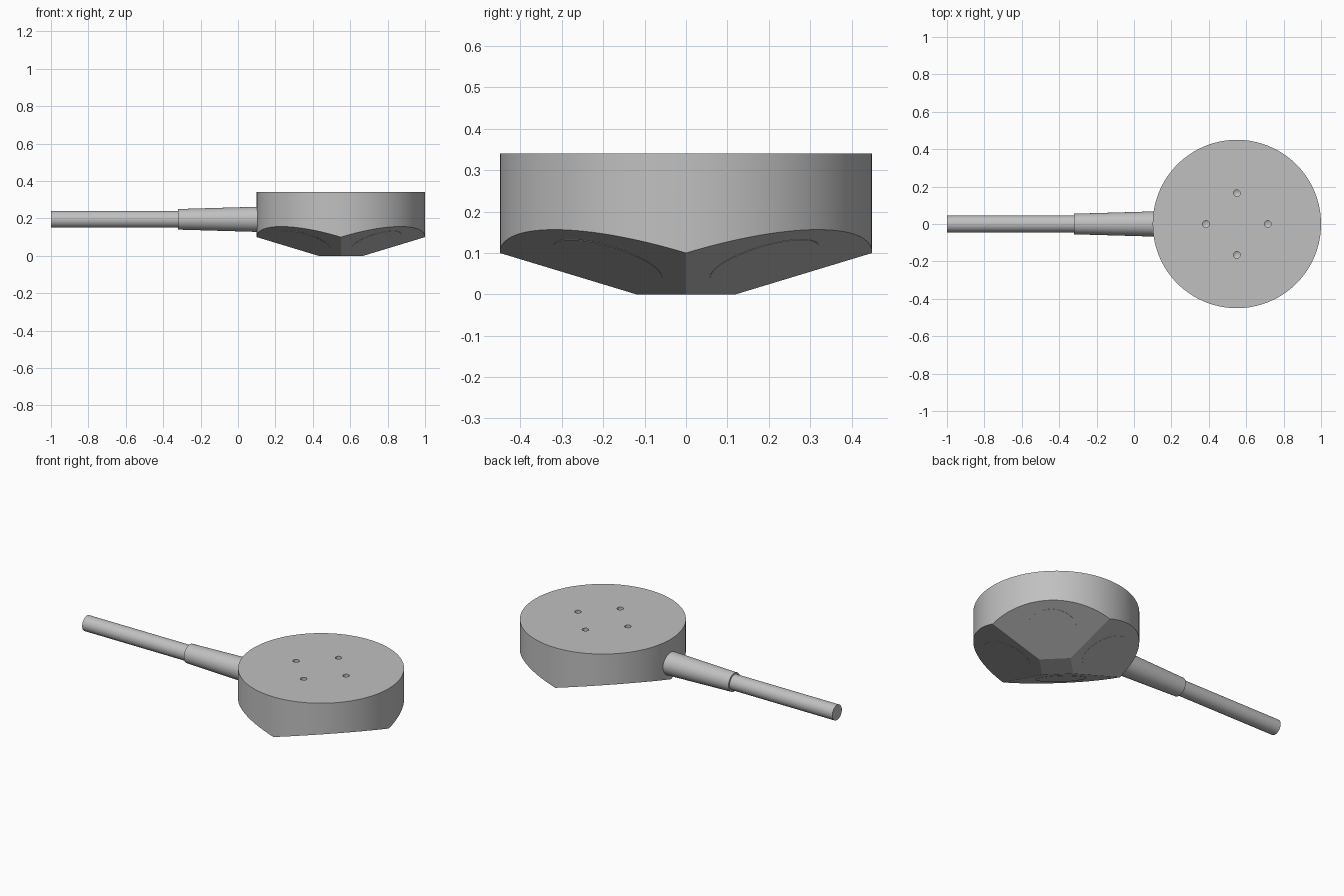
import bpy, bmesh, math
from mathutils import Vector, Matrix

if "Cube" in bpy.data.objects:
    bpy.data.objects.remove(bpy.data.objects["Cube"])

CX, R, TOP = 0.55, 0.45, 0.34      # housing centre, radius, top height
TIP, RISE = 0.12, 0.1              # bottom diamond half width, ridge rise
AXIS_Z = 0.195                     # cable height
SLOPE = RISE / (R - TIP)

grey = bpy.data.materials.new("plain_grey")
grey.use_nodes = True
colour = (0.53, 0.53, 0.53, 1)
grey.diffuse_color = colour
grey.node_tree.nodes["Principled BSDF"].inputs["Base Color"].default_value = colour


def finish(name, bm):
    bmesh.ops.recalc_face_normals(bm, faces=bm.faces)
    mesh = bpy.data.meshes.new(name)
    bm.to_mesh(mesh)
    bm.free()
    mesh.materials.append(grey)
    obj = bpy.data.objects.new(name, mesh)
    bpy.context.collection.objects.link(obj)
    return obj


def smooth(obj):
    bpy.ops.object.select_all(action='DESELECT')
    obj.select_set(True)
    bpy.context.view_layer.objects.active = obj
    bpy.ops.object.shade_smooth_by_angle(angle=math.radians(20))


def cone(bm, r1, r2, depth, matrix, segments=64):
    bmesh.ops.create_cone(bm, cap_ends=True, segments=segments, radius1=r1,
                          radius2=r2, depth=depth, matrix=matrix)


# Round housing, its underside sliced into four sloping facets
bm = bmesh.new()
cone(bm, R, R, TOP, Matrix.Translation((CX, 0, TOP / 2)), 128)
normals = [Vector((sx * SLOPE, sy * SLOPE, -1)).normalized()
           for sx in (-1, 1) for sy in (-1, 1)]
for n in normals:
    cut = bmesh.ops.bisect_plane(bm, geom=bm.verts[:] + bm.edges[:] + bm.faces[:],
                                 plane_co=(CX + math.copysign(TIP, n.x), 0, 0),
                                 plane_no=n, clear_outer=True)
    edges = [e for e in cut["geom_cut"] if isinstance(e, bmesh.types.BMEdge)]
    bmesh.ops.contextual_create(bm, geom=edges)
housing = finish("housing", bm)

# Four blind drilled holes in the top
bm = bmesh.new()
for i in range(4):
    a = i * math.pi / 2
    x, y = CX + 0.165 * math.cos(a), 0.165 * math.sin(a)
    profile = [(0, -0.06), (0.018, -0.05), (0.018, 0.02), (0, 0.02)]
    verts = [bm.verts.new((x + r, y, TOP + z)) for r, z in profile]
    edges = [bm.edges.new(pair) for pair in zip(verts, verts[1:])]
    bmesh.ops.spin(bm, geom=verts + edges, cent=(x, y, 0), axis=(0, 0, 1),
                   angle=math.tau, steps=24)
bmesh.ops.remove_doubles(bm, verts=bm.verts, dist=0.0001)
cutter = finish("hole_cutter", bm)
cutter.hide_render = True
mod = housing.modifiers.new("holes", 'BOOLEAN')
mod.object, mod.operation, mod.solver = cutter, 'DIFFERENCE', 'EXACT'
bpy.context.view_layer.objects.active = housing
bpy.ops.object.modifier_apply(modifier=mod.name)
bpy.data.objects.remove(cutter)
smooth(housing)

# Round sensor face lying almost flush on each facet
for i, n in enumerate(normals):
    x, y = math.copysign(0.19, n.x), math.copysign(0.19, n.y)
    centre = Vector((CX + x, y, SLOPE * (0.38 - TIP)))
    bm = bmesh.new()
    cone(bm, 0.137, 0.137, 0.002,
         Matrix.Translation(centre) @ n.to_track_quat('Z', 'Y').to_matrix().to_4x4())
    smooth(finish(f"sensor_face_{i + 1}", bm))


# Tapered sleeve and cable along x
def rod(name, x1, x2, r1, r2):
    bm = bmesh.new()
    cone(bm, r1, r2, x2 - x1, Matrix.Translation(((x1 + x2) / 2, 0, AXIS_Z))
         @ Matrix.Rotation(math.pi / 2, 4, 'Y'))
    smooth(finish(name, bm))


rod("cable_sleeve", -0.32, 0.13, 0.055, 0.068)
rod("cable", -1.0, -0.30, 0.045, 0.045)
